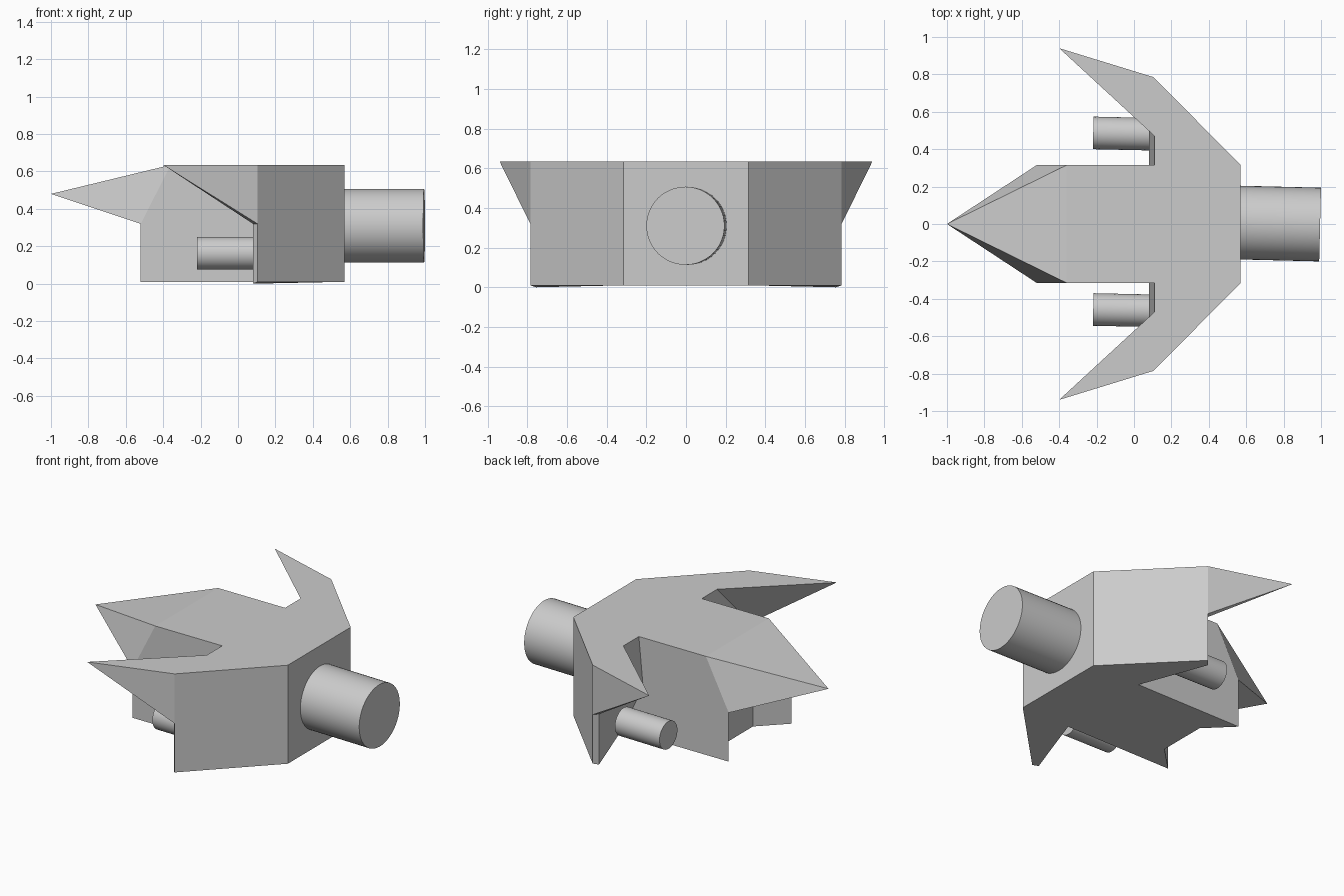
import bpy, bmesh
from mathutils import Vector

if "Cube" in bpy.data.objects:
    bpy.data.objects.remove(bpy.data.objects["Cube"])

# Key points of the +y half of the hull (mirrored across y = 0)
TOP, MID, LOW = 0.635, 0.32, 0.01
P = {
    # nose and front notch
    'tip': (-1, 0, 0.48), 'A': (-.36, .315, TOP), 'A0': (-.36, 0, TOP),
    'N': (-.52, .315, MID), 'N0': (-.52, 0, MID), 'n': (-.52, .315, LOW),
    'M': (-.36, .157, MID), 'M0': (-.36, 0, MID),
    'm': (-.36, .157, LOW), 'm0': (-.36, 0, LOW),
    # rear wall
    'B': (.57, .315, TOP), 'B0': (.57, 0, TOP),
    'b': (.57, .315, LOW), 'b0': (.57, 0, LOW),
    # swept wing and the recess between wing and hull
    'R': (.105, .785, TOP), 'T': (-.40, .94, TOP), 'S': (.11, .47, TOP),
    'I': (.11, .315, TOP), 'Q': (.105, .785, MID), 'W': (.08, .757, MID),
    'r': (.105, .785, LOW), 'k': (.08, .757, 0),
    'J': (.08, .315, MID), 'j': (.23, .315, LOW),
}
FACES = [
    'A0 A I S T R B B0', 'tip A A0', 'tip N A', 'A N n j J I',    # top, nose, side
    'tip N0 N', 'N0 N M M0', 'N n m M', 'M m m0 M0',              # nose underside, notch
    'b0 b r k j n m m0', 'B0 B b b0', 'B R Q r b',                # bottom, rear, flank
    'R T Q', 'T Q W', 'T W S', 'S W J I', 'W k j J', 'W Q r k',   # wing
]


def build_hull():
    bm = bmesh.new()
    for s in (1, -1):
        v = {n: bm.verts.new((x, s * y, z)) for n, (x, y, z) in P.items()}
        for f in FACES:
            bm.faces.new([v[n] for n in f.split()])
    bmesh.ops.remove_doubles(bm, verts=bm.verts[:], dist=1e-4)
    bmesh.ops.recalc_face_normals(bm, faces=bm.faces[:])
    me = bpy.data.meshes.new('hull')
    bm.to_mesh(me)
    bm.free()
    bpy.context.collection.objects.link(bpy.data.objects.new('hull', me))


def tube(name, start, end, radius):
    a, b = Vector(start), Vector(end)
    bpy.ops.mesh.primitive_cylinder_add(vertices=48, radius=radius, depth=(b - a).length,
                                        location=(a + b) / 2)
    ob = bpy.context.object
    ob.name = name
    ob.rotation_euler = (b - a).to_track_quat('Z', 'Y').to_euler()
    bpy.ops.object.shade_smooth_by_angle()


build_hull()

# Rear engine and the two front guns, all very slightly skewed
tube('engine', (.55, .008, .31), (.995, -.003, .31), .197)
for side, y in (('left', .487), ('right', -.457)):
    tube('gun_' + side, (-.218, y, .163), (.10, y - .007, .163), .087)
